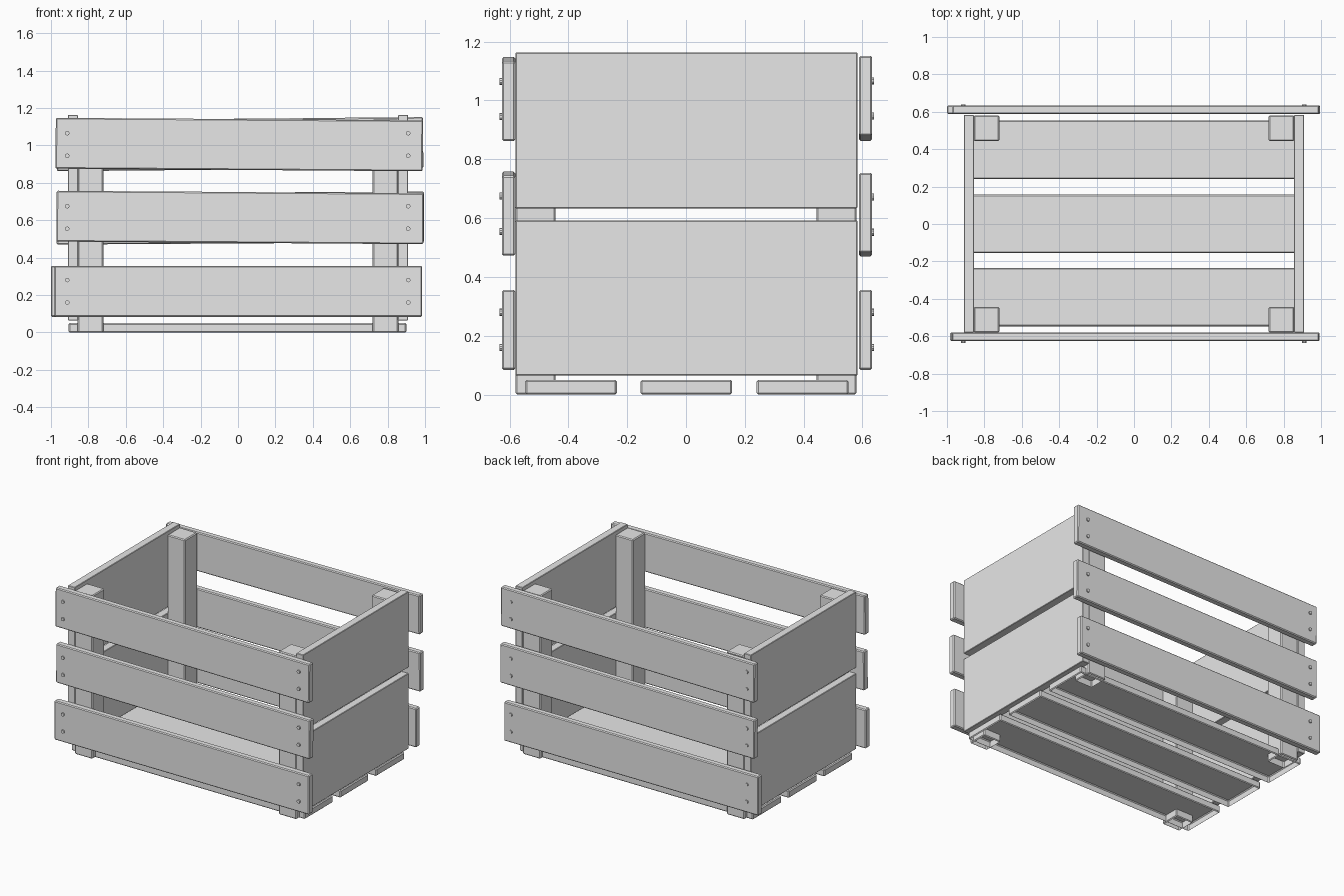
import bpy, bmesh, math
from mathutils import Matrix

if "Cube" in bpy.data.objects:
    bpy.data.objects.remove(bpy.data.objects["Cube"])

wood = bpy.data.materials.new("grey_wood")
wood.diffuse_color = (0.8, 0.8, 0.8, 1)
wood.use_nodes = True
wood.node_tree.nodes["Principled BSDF"].inputs["Base Color"].default_value = wood.diffuse_color


def finish(bm, name):
    mesh = bpy.data.meshes.new(name)
    bm.to_mesh(mesh)
    bm.free()
    mesh.materials.append(wood)
    obj = bpy.data.objects.new(name, mesh)
    bpy.context.collection.objects.link(obj)
    return obj


def plank(name, x, y, z, tilt=0.0, bevel=0.006, open_bottom=False):
    """Bevelled box from (min, max) ranges, tilted in the xz plane."""
    bm = bmesh.new()
    bmesh.ops.create_cube(bm, size=1)
    size = [r[1] - r[0] for r in (x, y, z)]
    bmesh.ops.scale(bm, vec=size, verts=bm.verts)
    bmesh.ops.bevel(bm, geom=bm.edges[:], offset=bevel, segments=1,
                    affect='EDGES', profile=0.5)
    if open_bottom:
        bm.normal_update()
        under = [f for f in bm.faces if f.normal.z < -0.9]
        bmesh.ops.delete(bm, geom=under, context='FACES')
    bmesh.ops.rotate(bm, verts=bm.verts, cent=(0, 0, 0),
                     matrix=Matrix.Rotation(tilt, 3, 'Y'))
    bmesh.ops.translate(bm, verts=bm.verts,
                        vec=[(r[0] + r[1]) / 2 for r in (x, y, z)])
    return finish(bm, name)


def nail(name, x, y, z):
    """Small round nail head facing along y."""
    bm = bmesh.new()
    bmesh.ops.create_cone(bm, cap_ends=True, segments=10, radius1=0.012,
                          radius2=0.012, depth=0.02,
                          matrix=Matrix.Translation((x, y, z))
                          @ Matrix.Rotation(math.pi / 2, 4, 'X'))
    return finish(bm, name)


# Corner posts
for sx in (-1, 1):
    for sy in (-1, 1):
        plank("corner_post", sorted((sx * 0.72, sx * 0.857)),
              sorted((sy * 0.443, sy * 0.58)), (0, 1.14), open_bottom=True)

# End panels, two boards on each end
for sx in (-1, 1):
    for z in ((0.065, 0.592), (0.633, 1.163)):
        plank("end_panel", sorted((sx * 0.856, sx * 0.91)), (-0.58, 0.583), z,
              bevel=0.003)

# Floor boards, hollow underneath
for y in ((-0.547, -0.235), (-0.155, 0.157), (0.24, 0.553)):
    plank("floor_board", (-0.905, 0.9), y, (0, 0.05), open_bottom=True)

# Long slats: x range, centre height, tilt
front = (((-0.975, 0.988), 1.005, 0.007),
         ((-0.97, 0.992), 0.615, 0.007),
         ((-0.983, 0.985), 0.22, 0.0))
back = (((-0.97, 0.99), 1.007, -0.009),
        ((-0.97, 0.995), 0.612, -0.006),
        ((-1.0, 0.965), 0.22, 0.0))
for side, y, ny, rows in (("front", (-0.626, -0.58), -0.625, front),
                          ("back", (0.588, 0.633), 0.63, back)):
    for x, zc, tilt in rows:
        plank(side + "_slat", x, y, (zc - 0.136, zc + 0.136), tilt)
        # Nail heads at both ends
        for nx in (-0.913, 0.91):
            for dz in (-0.06, 0.06):
                nail(side + "_nail", nx, ny, zc + dz)
